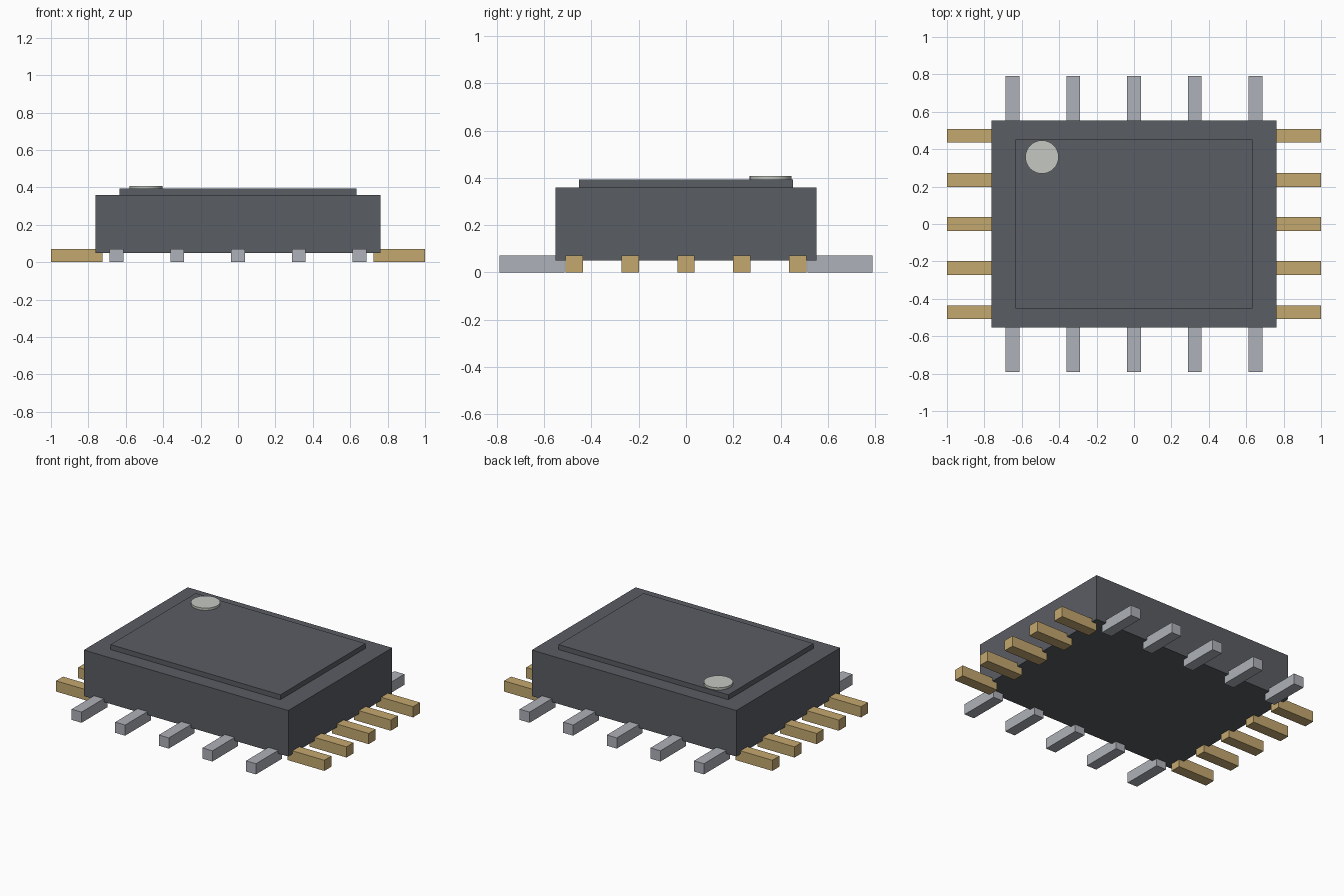
import bpy

cube = bpy.data.objects.get("Cube")
if cube:
    bpy.data.objects.remove(cube, do_unlink=True)


def material(name, rgb):
    """Flat material from display colour values, stored as linear."""
    linear = [((c / 255 + 0.055) / 1.055) ** 2.4 for c in rgb]
    mat = bpy.data.materials.new(name)
    mat.use_nodes = True
    mat.diffuse_color = (*linear, 1)
    shader = mat.node_tree.nodes["Principled BSDF"]
    shader.inputs["Base Color"].default_value = (*linear, 1)
    shader.inputs["Roughness"].default_value = 0.6
    return mat


def box(name, x, y, z, mat):
    """Box spanning the given (low, high) ranges."""
    ranges = (x, y, z)
    bpy.ops.mesh.primitive_cube_add(size=1, location=[(a + b) / 2 for a, b in ranges])
    obj = bpy.context.object
    obj.name = name
    obj.scale = [b - a for a, b in ranges]
    bpy.ops.object.transform_apply(location=False, rotation=False, scale=True)
    obj.data.materials.append(mat)
    return obj


dark = material("dark_casing", (90, 93, 99))
gold = material("gold_metal", (196, 168, 111))
silver = material("silver_metal", (174, 177, 184))
pale = material("pale_marker", (197, 201, 193))

# Casing and raised lid
box("casing", (-0.762, 0.762), (-0.553, 0.553), (0.05, 0.36), dark)
box("lid", (-0.633, 0.633), (-0.453, 0.453), (0.35, 0.393), dark)

# Round orientation marker
bpy.ops.mesh.primitive_cylinder_add(vertices=32, radius=0.089, depth=0.02,
                                    location=(-0.492, 0.358, 0.398))
marker = bpy.context.object
marker.name = "orientation_marker"
marker.data.materials.append(pale)
bpy.ops.object.shade_smooth_by_angle()

# Five pins along each edge: gold on the sides, silver front and back
HALF, HEIGHT = 0.037, (0, 0.072)
for i in range(-2, 3):
    y, x = i * 0.236, i * 0.325
    for side, label in ((-1, "right"), (1, "left")):
        span = sorted((side * 0.725, side * 1.0))
        box(f"{label}_pin_{i + 3}", span, (y - HALF, y + HALF), HEIGHT, gold)
    for side, label in ((-1, "front"), (1, "back")):
        span = sorted((side * 0.515, side * 0.79))
        box(f"{label}_pin_{i + 3}", (x - HALF, x + HALF), span, HEIGHT, silver)
